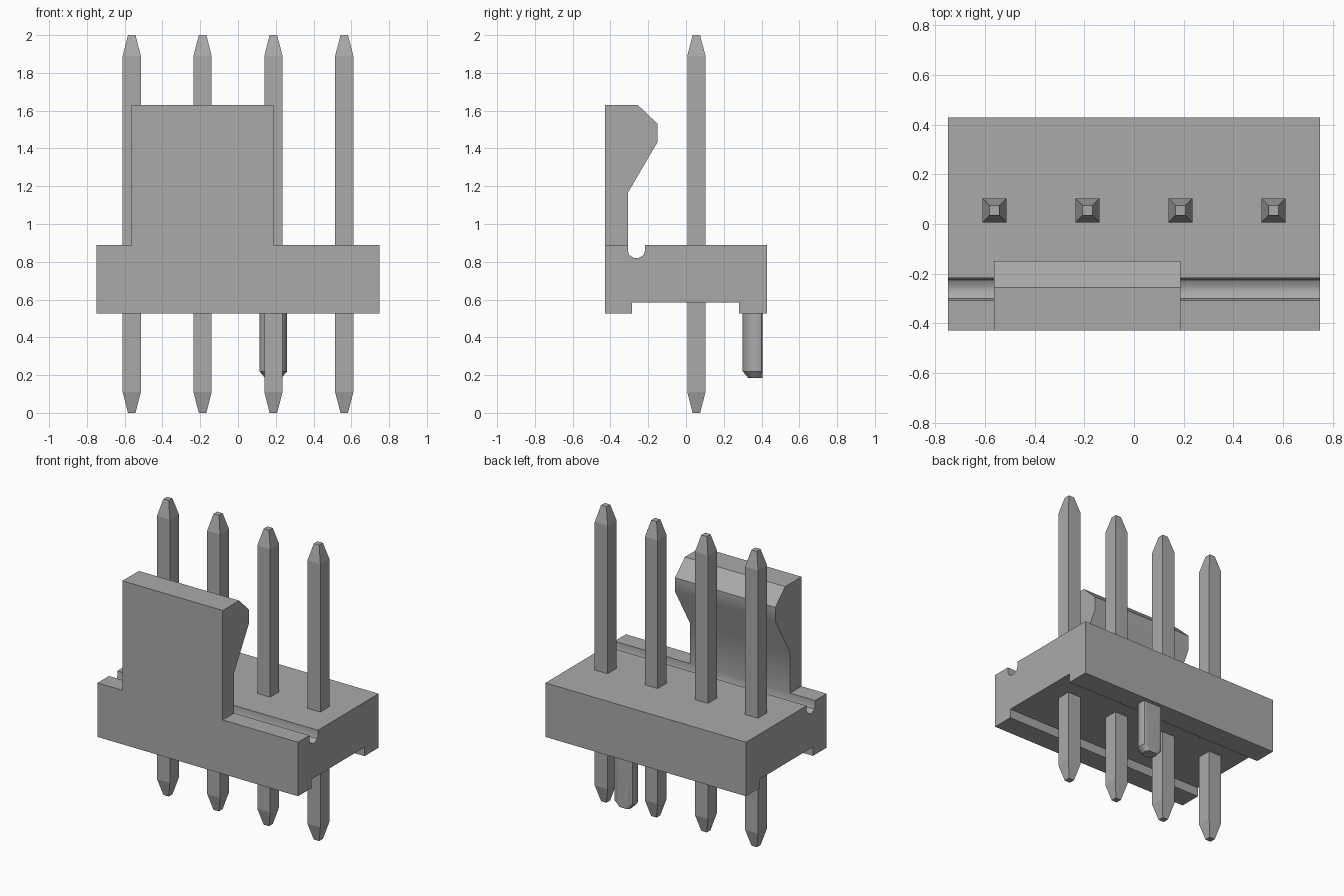
import bpy, bmesh, math

if "Cube" in bpy.data.objects:
    bpy.data.objects.remove(bpy.data.objects["Cube"], do_unlink=True)

grey = bpy.data.materials.new("mid_grey")
grey.use_nodes = True
GREY = (0.4, 0.4, 0.405, 1)
grey.diffuse_color = GREY
grey.node_tree.nodes["Principled BSDF"].inputs["Base Color"].default_value = GREY


def finish(bm, name, angle=None):
    """Turn a bmesh into a named, coloured object."""
    bmesh.ops.recalc_face_normals(bm, faces=bm.faces)
    mesh = bpy.data.meshes.new(name)
    bm.to_mesh(mesh)
    bm.free()
    mesh.materials.append(grey)
    obj = bpy.data.objects.new(name, mesh)
    bpy.context.collection.objects.link(obj)
    if angle:
        bpy.ops.object.select_all(action='DESELECT')
        obj.select_set(True)
        bpy.context.view_layer.objects.active = obj
        bpy.ops.object.shade_smooth_by_angle(angle=math.radians(angle))
    return obj


def extrude_profile(name, points, x0, x1, angle=None):
    """Sweep a (y, z) outline along x."""
    bm = bmesh.new()
    face = bm.faces.new([bm.verts.new((x0, y, z)) for y, z in points])
    swept = bmesh.ops.extrude_face_region(bm, geom=[face], use_keep_orig=True)
    moved = [v for v in swept["geom"] if isinstance(v, bmesh.types.BMVert)]
    bmesh.ops.translate(bm, verts=moved, vec=(x1 - x0, 0, 0))
    return finish(bm, name, angle)


def loft(name, rings, angle=None):
    """Skin matching rings of points and cap both ends."""
    bm = bmesh.new()
    rows = [[bm.verts.new(p) for p in ring] for ring in rings]
    n = len(rows[0])
    for a, b in zip(rows, rows[1:]):
        for i in range(n):
            j = (i + 1) % n
            bm.faces.new((a[i], a[j], b[j], b[i]))
    bm.faces.new(rows[0])
    bm.faces.new(rows[-1])
    return finish(bm, name, angle)


# Housing block with recessed underside and a rounded groove on top
extrude_profile("housing", [
    (-0.43, 0.525), (-0.285, 0.525), (-0.285, 0.585), (0.28, 0.585),
    (0.28, 0.525), (0.43, 0.525), (0.43, 0.89), (-0.217, 0.89),
    (-0.217, 0.86), (-0.225, 0.835), (-0.25, 0.82), (-0.275, 0.82),
    (-0.3, 0.835), (-0.308, 0.86), (-0.308, 0.89), (-0.43, 0.89)],
    -0.75, 0.75, 40)

# Locking tab with a hooked top
extrude_profile("locking_tab", [
    (-0.43, 0.89), (-0.308, 0.89), (-0.308, 1.165), (-0.15, 1.435),
    (-0.15, 1.53), (-0.255, 1.63), (-0.43, 1.63)], -0.563, 0.187, 35)

# Square pins, tapered at both ends
PITCH = 0.375
for k in range(4):
    cx = (k - 1.5) * PITCH
    rings = [[(cx + sx * h, 0.055 + sy * h, z)
              for sx, sy in ((-1, -1), (1, -1), (1, 1), (-1, 1))]
             for h, z in ((0.02, 0), (0.048, 0.11), (0.048, 1.89), (0.02, 2))]
    loft(f"pin_{k + 1}", rings)

# Locating peg: round with a flat back and a chamfered lower end
SIDES = 32
rings = []
for r, z in ((0.043, 0.185), (0.073, 0.22), (0.073, 0.56)):
    turn = [2 * math.pi * i / SIDES for i in range(SIDES)]
    rings.append([(0.187 + r * math.cos(t),
                   0.373 + min(r * math.sin(t), 0.031), z) for t in turn])
loft("locating_peg", rings, 30)
